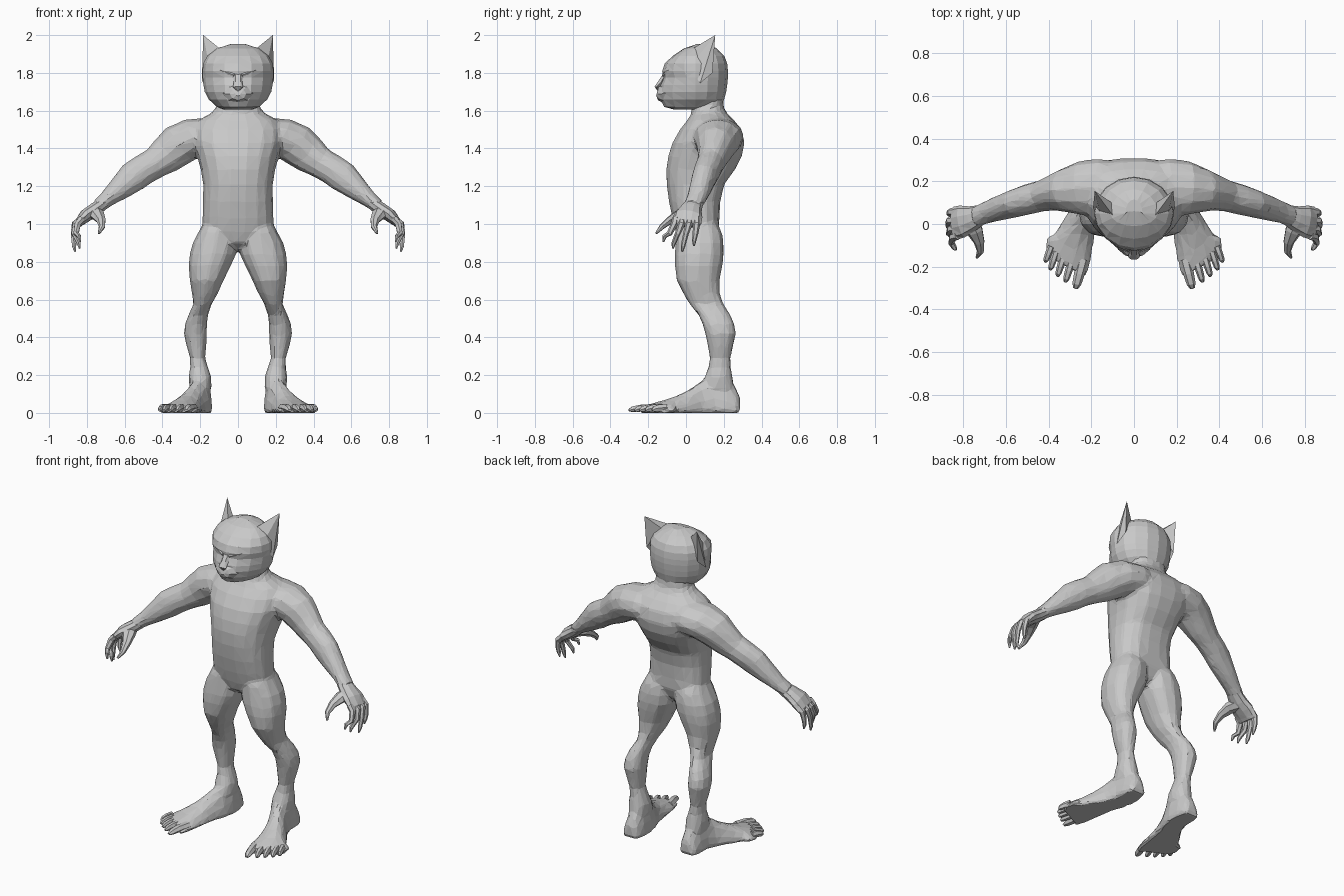
import bpy, bmesh, math
from mathutils import Vector

skin = bpy.data.materials.new("grey_skin")
skin.diffuse_color = (0.58, 0.58, 0.58, 1)


def skin_rings(bm, rings):
    """Bridge matching vertex loops and cap both ends."""
    loops = [[bm.verts.new(p) for p in ring] for ring in rings]
    n = len(loops[0])
    for a, b in zip(loops, loops[1:]):
        for i in range(n):
            j = (i + 1) % n
            bm.faces.new((a[i], a[j], b[j], b[i]))
    bm.faces.new(loops[0])
    bm.faces.new(loops[-1])


def stack(bm, secs, n, centre_y=None, e=1.0):
    """Level rings: z, x0, x1, front y, back y, front sharpness, back groove."""
    rings = []
    for z, x0, x1, yf, yb, p, groove in secs:
        yc = (yf + yb) / 2 if centre_y is None else centre_y
        ring = []
        for i in range(n):
            a = 2 * math.pi * i / n
            c, s = math.cos(a), math.sin(a)
            x = (x0 + x1) / 2 + (x1 - x0) / 2 * math.copysign(abs(c) ** e, c)
            if s > 0:
                y = yc + (yb - yc) * s ** e - groove * max(0, 1 - abs(c) * 3)
            else:
                y = yc + (yf - yc) * abs(s) ** (p * e)
            ring.append((x, y, z))
        rings.append(ring)
    skin_rings(bm, rings)


def tube(bm, secs, n, u=(0, 1, 0)):
    """Rings across a path: x, y, z, radius along u, radius across u."""
    pts = [Vector(s[:3]) for s in secs]
    rings = []
    for k, s in enumerate(secs):
        t = (pts[min(k + 1, len(pts) - 1)] - pts[max(k - 1, 0)]).normalized()
        du = Vector(u)
        du = (du - t * du.dot(t)).normalized()
        dv = t.cross(du)
        rings.append([pts[k] + du * s[3] * math.cos(2 * math.pi * i / n)
                      + dv * s[4] * math.sin(2 * math.pi * i / n) for i in range(n)])
    skin_rings(bm, rings)


def finish(bm, name, mirror=False, fuse=False):
    bmesh.ops.recalc_face_normals(bm, faces=bm.faces[:])
    bmesh.ops.triangulate(bm, faces=bm.faces[:])
    mesh = bpy.data.meshes.new(name)
    bm.to_mesh(mesh)
    bm.free()
    mesh.materials.append(skin)
    ob = bpy.data.objects.new(name, mesh)
    bpy.context.collection.objects.link(ob)
    if mirror:
        mod = ob.modifiers.new("both_sides", 'MIRROR')
        mod.use_mirror_merge = False
    if fuse:  # one continuous skin, cut back to large flat facets
        mod = ob.modifiers.new("fuse", 'REMESH')
        mod.mode = 'VOXEL'
        mod.voxel_size = 0.012
        mod = ob.modifiers.new("soften", 'SMOOTH')
        mod.iterations = 4
        mod = ob.modifiers.new("facet", 'DECIMATE')
        mod.ratio = 0.06
    return ob


body = bmesh.new()

# torso and neck: z, half width, front, back, spine groove
torso = [(0.86, .025, .03, .11, 0), (0.90, .10, -.035, .16, .02), (0.96, .185, -.055, .19, .03),
         (1.03, .189, -.073, .185, .015), (1.12, .185, -.092, .188, .01), (1.21, .184, -.104, .21, .012),
         (1.29, .197, -.106, .268, .012), (1.36, .217, -.096, .305, .014), (1.43, .24, -.074, .32, .016),
         (1.50, .24, -.034, .303, .013), (1.55, .21, .006, .26, .01), (1.588, .14, .03, .215, 0),
         (1.62, .115, .027, .20, 0), (1.68, .112, .03, .195, 0)]
stack(body, [(z, -w, w, f, b, 1, g) for z, w, f, b, g in torso], 18, e=.85)

# arms from inside the chest to the wrist
tube(body, [(.08, .16, 1.46, .13, .10), (.17, .17, 1.46, .138, .102), (.25, .168, 1.45, .128, .108),
            (.32, .158, 1.415, .105, .112), (.38, .146, 1.365, .084, .10), (.44, .13, 1.322, .073, .083),
            (.50, .115, 1.288, .072, .082), (.555, .098, 1.25, .067, .084), (.63, .075, 1.185, .06, .063),
            (.69, .055, 1.135, .052, .045), (.745, .033, 1.09, .05, .037)], 12)

# legs: z, inner x, outer x, front, back
leg = [(1.02, .05, .178, -.02, .15), (.96, .012, .208, -.05, .19), (.90, .004, .24, -.055, .20),
       (.84, .01, .256, -.06, .2), (.78, .037, .262, -.06, .193), (.70, .077, .255, -.05, .178),
       (.63, .108, .243, -.014, .18), (.575, .14, .236, .018, .20), (.52, .158, .262, .065, .235),
       (.47, .164, .281, .087, .257), (.42, .164, .287, .102, .265), (.35, .168, .272, .116, .248),
       (.29, .174, .254, .126, .236), (.24, .157, .254, .118, .238), (.19, .141, .262, .098, .246),
       (.13, .14, .258, .075, .258)]
stack(body, [(*s, 1, 0) for s in leg], 12, e=.9)

# feet: y, centre x, half width, top z, domed over a flat sole
foot = [(.287, .20, .04, .08), (.265, .20, .055, .13), (.22, .20, .063, .19), (.15, .202, .066, .215),
        (.09, .216, .07, .175), (.02, .252, .08, .125), (-.05, .28, .097, .09),
        (-.11, .305, .108, .066), (-.16, .314, .106, .052), (-.20, .316, .094, .04)]
arch = [(-.9, 0), (-1, .12), (-.92, .4), (-.68, .78), (-.3, 1), (.25, .97), (.65, .7), (.92, .35), (1, .12), (.9, 0)]
skin_rings(body, [[(cx + hw * a, y + .05 * a * (y < -.1), top * h) for a, h in arch]
                  for y, cx, hw, top in foot])
finish(body, "body", True, True)

# toes
bm = bmesh.new()
toes = [(.238, -.165, .274, -.302, .028), (.290, -.165, .322, -.272, .02), (.330, -.15, .359, -.245, .019),
        (.365, -.13, .393, -.214, .018), (.388, -.105, .416, -.178, .018)]
for xb, yb, xt, yt, r in toes:
    mid = lambda f: (xb + (xt - xb) * f, yb + (yt - yb) * f)
    tube(bm, [(xb, yb, .028, r, .022), (*mid(.5), .026, r * .9, .021),
              (*mid(.85), .02, r * .75, .017), (xt, yt, .013, r * .4, .007)], 6, (1, 0, 0))
finish(bm, "toes", True)

# hands: palm, four curled fingers, thumb
bm = bmesh.new()
tube(bm, [(.71, .045, 1.11, .046, .034), (.76, .025, 1.075, .06, .038), (.805, .012, 1.045, .076, .036),
          (.84, .004, 1.01, .078, .025), (.85, .002, .99, .068, .015)], 10)
fingers = [(-.055, .857, -.12, .835, .905), (-.018, .868, -.07, .838, .87),
           (.02, .872, -.02, .862, .853), (.058, .866, .042, .858, .885)]
for y, xk, yt, xt, zt in fingers:
    tube(bm, [(.825, y, 1.03, .019, .02), (xk - .008, y * .9 + yt * .1, 1.0, .019, .019),
              (xk, (y + yt) / 2, .95, .015, .015), (xt + .006, yt * .9 + y * .1, zt + .03, .012, .012),
              (xt, yt, zt, .005, .005)], 6)
tube(bm, [(.77, .015, 1.065, .045, .04), (.745, -.035, 1.05, .04, .03), (.725, -.085, 1.02, .026, .021),
          (.72, -.128, .985, .017, .015), (.737, -.158, .95, .006, .006)], 7, (1, 0, 0))
finish(bm, "hand", True)

# head: z, half width, front, back, front sharpness
bm = bmesh.new()
head = [(1.605, .07, -.06, .17, 1), (1.62, .112, -.115, .19, 1.2), (1.66, .155, -.137, .202, 1.3),
        (1.70, .176, -.142, .213, 1.3), (1.735, .183, -.138, .218, 1.35), (1.775, .187, -.122, .222, 1.35),
        (1.81, .188, -.126, .222, 1.15), (1.85, .184, -.112, .218, 1.05), (1.89, .162, -.07, .203, 1),
        (1.93, .11, -.01, .163, 1), (1.952, .04, .06, .115, 1)]
stack(bm, [(z, -w, w, f, b, p, 0) for z, w, f, b, p in head], 16, centre_y=.05)
finish(bm, "head")

# muzzle, nose and brow ridges slanting down to the nose
bm = bmesh.new()
tube(bm, [(0, -.07, 1.695, .10, .07), (0, -.12, 1.69, .075, .052),
          (0, -.147, 1.688, .042, .034), (0, -.155, 1.69, .014, .012)], 8, (1, 0, 0))
finish(bm, "muzzle")
bm = bmesh.new()
tube(bm, [(0, -.105, 1.80, .028, .012), (0, -.132, 1.75, .024, .018),
          (0, -.157, 1.725, .026, .011), (0, -.142, 1.70, .006, .006)], 6, (1, 0, 0))
finish(bm, "nose")
bm = bmesh.new()
tube(bm, [(.02, -.119, 1.788, .01, .008), (.075, -.095, 1.808, .014, .013),
          (.14, -.04, 1.828, .006, .008)], 6)
finish(bm, "brow", True)

# ears: an outer shell with a shallow hollow front
bm = bmesh.new()
rim = [(.088, .025, 1.922), (.152, -.002, 1.86), (.192, .075, 1.745), (.18, .14, 1.80), (.105, .10, 1.925)]
rim = [bm.verts.new(p) for p in rim]
tip = bm.verts.new((.184, .155, 2.0))
hollow = bm.verts.new((.162, .06, 1.885))
for i in (2, 3, 4):
    bm.faces.new((rim[i], rim[(i + 1) % 5], tip))
for a, b in ((rim[0], rim[1]), (rim[1], rim[2]), (rim[2], tip), (tip, rim[0])):
    bm.faces.new((a, b, hollow))
bm.faces.new(rim)
finish(bm, "ear", True)
